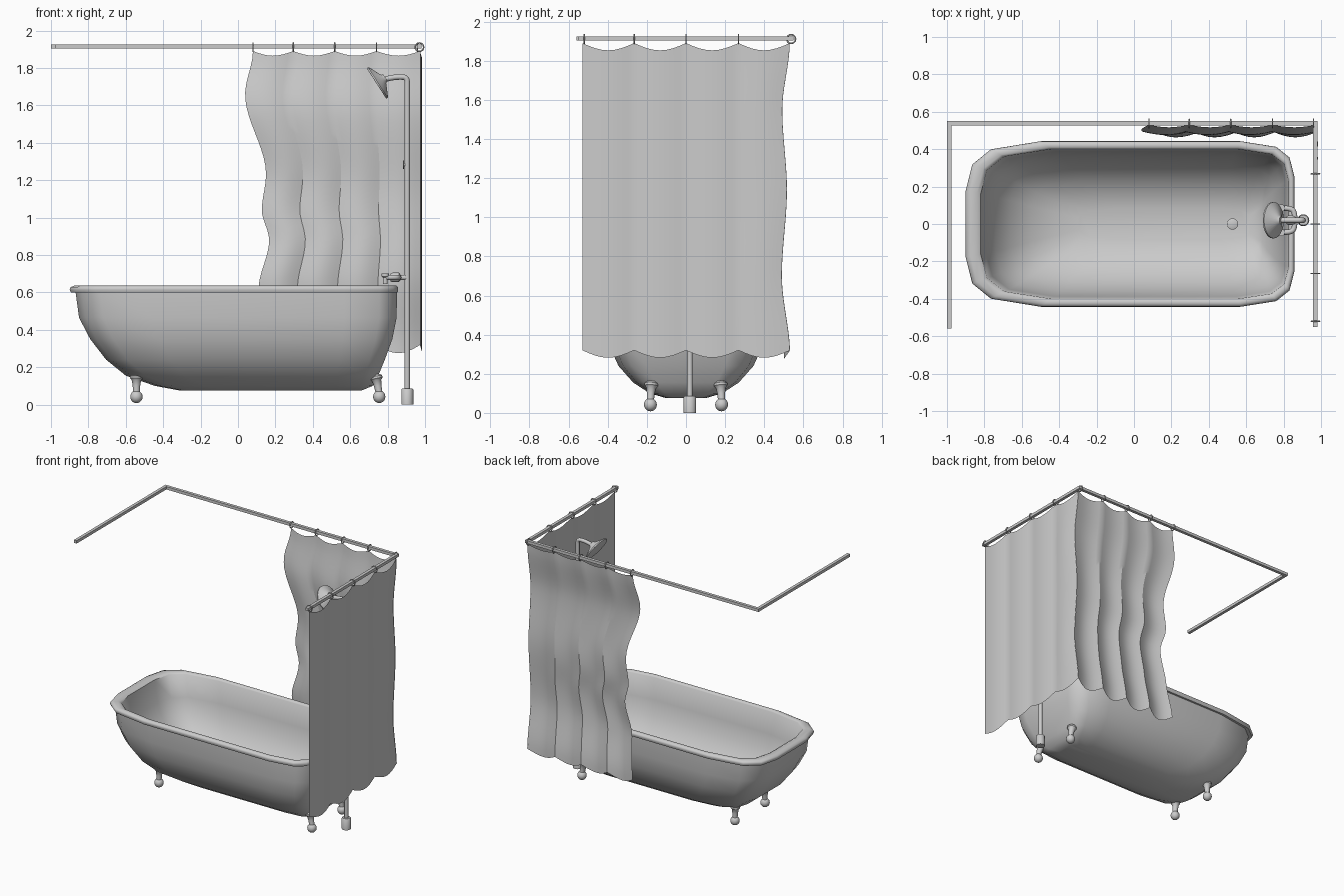
import bpy, bmesh, math
from mathutils import Vector

if "Cube" in bpy.data.objects:
    bpy.data.objects.remove(bpy.data.objects["Cube"])

def finish(name, bm, angle=40):
    me = bpy.data.meshes.new(name)
    bm.to_mesh(me)
    bm.free()
    ob = bpy.data.objects.new(name, me)
    bpy.context.collection.objects.link(ob)
    bpy.ops.object.select_all(action='DESELECT')
    ob.select_set(True)
    bpy.context.view_layer.objects.active = ob
    bpy.ops.object.shade_smooth_by_angle(angle=math.radians(angle))
    return ob

def lathe(name, p0, p1, profile, n=20):
    """Spin (distance, radius) pairs around the axis from p0 towards p1."""
    p0, p1 = Vector(p0), Vector(p1)
    q = (p1 - p0).to_track_quat('Z', 'Y')
    bm = bmesh.new()
    rings = [[bm.verts.new(p0 + q @ Vector((r * math.cos(a), r * math.sin(a), d)))
              for a in (2 * math.pi * i / n for i in range(n))] for d, r in profile]
    for a, b in zip(rings, rings[1:]):
        for i in range(n):
            bm.faces.new((a[i], a[(i + 1) % n], b[(i + 1) % n], b[i]))
    bm.faces.new(rings[0][::-1])
    bm.faces.new(rings[-1])
    return finish(name, bm)

def pipe(name, pts, r):
    cu = bpy.data.curves.new(name + "_path", 'CURVE')
    cu.dimensions, cu.bevel_depth, cu.bevel_resolution = '3D', r, 3
    cu.use_fill_caps, cu.resolution_u = True, 8
    sp = cu.splines.new('NURBS')
    sp.points.add(len(pts) - 1)
    for p, co in zip(sp.points, pts):
        p.co = (*co, 1)
    sp.use_endpoint_u, sp.order_u = True, 3
    tmp = bpy.data.objects.new(name + "_tmp", cu)
    bpy.context.collection.objects.link(tmp)
    bpy.context.view_layer.update()
    me = bpy.data.meshes.new_from_object(tmp.evaluated_get(bpy.context.evaluated_depsgraph_get()))
    bpy.data.objects.remove(tmp)
    bm = bmesh.new()
    bm.from_mesh(me)
    return finish(name, bm)

def keyed(keys, z):
    """Ease between (z, value) keys listed from the top down."""
    for (z0, a), (z1, b) in zip(keys, keys[1:]):
        if z >= z1:
            t = min(max((z0 - z) / (z0 - z1), 0), 1)
            return a + (b - a) * t * t * (3 - 2 * t)
    return keys[-1][1]

# Tub: one loft from the underside up over the rim and down inside
def tub_ring(bm, x0, x1, w, z):
    n, L, q = 0.8, x1 - x0, []
    angs = [math.radians(a) for a in (0, 37, 63, 90)]
    for a in angs:                      # right end, from side to end
        rx, ry = 0.165 * L, 0.42 * w
        q.append((x1 - rx + rx * math.sin(a) ** n, w - ry + ry * abs(math.cos(a)) ** n))
    left = []
    for a in angs:                      # left end, larger corner
        rx, ry = 0.23 * L, 0.6 * w
        left.append((x0 + rx - rx * math.sin(a) ** n, w - ry + ry * abs(math.cos(a)) ** n))
    half = left[::-1] + q
    return [bm.verts.new((x, y, z)) for x, y in half + [(x, -y) for x, y in half[::-1]]]

levels = [(-.31, .66, .10, .075), (-.445, .72, .185, .10), (-.60, .75, .27, .155),
          (-.705, .785, .345, .24), (-.79, .825, .395, .35), (-.85, .848, .415, .465),
          (-.868, .85, .42, .598), (-.893, .853, .435, .598), (-.90, .857, .443, .615),
          (-.895, .854, .44, .628), (-.875, .848, .428, .636), (-.84, .835, .41, .636),
          (-.82, .826, .40, .625), (-.79, .81, .388, .46), (-.74, .785, .36, .35),
          (-.66, .75, .31, .25), (-.55, .71, .235, .17), (-.42, .68, .155, .125),
          (-.30, .62, .08, .105)]
bm = bmesh.new()
rings = [tub_ring(bm, *l) for l in levels]
for a, b in zip(rings, rings[1:]):
    for i in range(len(a)):
        j = (i + 1) % len(a)
        bm.faces.new((a[i], a[j], b[j], b[i]))
bm.faces.new(rings[0])
bm.faces.new(rings[-1])
bmesh.ops.recalc_face_normals(bm, faces=bm.faces)
finish("tub", bm, 50)
lathe("drain", (.527, 0, .10), (.527, 0, 1), [(0, .03), (.014, .03), (.017, .024)])

# Ball feet
for sx, xb, xt in (("left", -.543, -.543), ("right", .755, .735)):
    for sy, y in (("front", -.182), ("back", .182)):
        ball = [(.034 - .034 * math.cos(math.pi * i / 10), max(.033 * math.sin(math.pi * i / 10), .001))
                for i in range(11)]
        lathe(f"{sy}_{sx}_foot_ball", (xb, y, .008), (xb, y, 1), ball)
        lathe(f"{sy}_{sx}_foot_leg", (xb, y, .06), (xt, y * .97, .16),
              [(0, .018), (.04, .02), (.07, .025), (.08, .034), (.092, .034), (.102, .024)])

# Standing riser pipe with base and curved arm
Y = .02
lathe("riser_base", (.905, Y, 0), (.905, Y, 1), [(0, .032), (.08, .032), (.086, .027)])
pipe("riser_pipe", [(.905, Y, .05), (.905, Y, 1), (.905, Y, 1.69), (.905, Y, 1.75),
                    (.86, Y, 1.752), (.82, Y, 1.748), (.78, Y, 1.738)], .0145)
lathe("riser_clip", (.882, Y, 1.282), (.905, Y, 1.282), [(0, .022), (.005, .022), (.006, .008), (.02, .008)])

# Shower head, tilted towards the tub
d = Vector((-.84, 0, -.54)).normalized()
apex = Vector((.742, Y, 1.718)) - d * .055
lathe("shower_head", apex, apex + d, [(0, .02), (.012, .026), (.042, .09), (.048, .097), (.056, .097), (.057, .09)], 28)

# Mixer tap: curved body with two ends, joined to the riser
pipe("tap_body", [(.79, .085, .68), (.84, .085, .68), (.86, .06, .68), (.86, -.02, .68),
                  (.84, -.045, .68), (.79, -.045, .68)], .014)
lathe("tap_link", (.815, Y, .68), (1, Y, .68), [(0, .02), (.01, .025), (.045, .025), (.055, .014), (.09, .014)])
for k, y in (("front", -.045), ("back", .085)):
    lathe(f"{k}_tap_end", (.787, y, .645), (.787, y, 1), [(0, .013), (.035, .013), (.04, .02), (.055, .02)])

# U-shaped square curtain rail
outline = [(-1, -.56), (-1, .55), (.98, .55), (.98, -.55), (.957, -.55),
           (.957, .527), (-.977, .527), (-.977, -.56)]
bm = bmesh.new()
f = bm.faces.new([bm.verts.new((x, y, 1.903)) for x, y in outline])
ext = bmesh.ops.extrude_face_region(bm, geom=[f])
bmesh.ops.translate(bm, vec=(0, 0, .022), verts=[v for v in ext["geom"] if isinstance(v, bmesh.types.BMVert)])
bmesh.ops.recalc_face_normals(bm, faces=bm.faces)
finish("curtain_rail", bm, 30)

# Curtain rings along both rails
def ring(name, loc, rot):
    bpy.ops.mesh.primitive_torus_add(location=loc, rotation=rot, major_radius=.0225, minor_radius=.004,
                                     major_segments=20, minor_segments=6)
    bpy.context.object.name = name
    bpy.ops.object.shade_smooth()

back_x = [.08, .295, .517, .74, .96]
side_y = [-.52, -.265, 0, .268, .53]
for i, x in enumerate(back_x):
    ring(f"back_ring_{i}", (x, .5375, 1.911), (0, math.pi / 2, 0))
for i, y in enumerate(side_y[:-1]):
    ring(f"side_ring_{i}", (.97, y, 1.911), (math.pi / 2, 0, 0))

# Curtains: scalloped panels hung between rings
EDGE = [(1.89, .0), (1.66, -.042), (1.23, .07), (1.04, .047), (.88, .087), (.62, .03), (.28, .0)]
SWAY = [(1.89, .53), (1.55, .492), (1.14, .516), (.70, .49), (.30, .532)]

def curtain(name, stops, place, sag, hem):
    bm, grid, P, R = bmesh.new(), [], 8, 36
    for c in range((len(stops) - 1) * P + 1):
        k = min(c // P, len(stops) - 2)
        t = (c - k * P) / P
        s = stops[k] + (stops[k + 1] - stops[k]) * t
        b = math.sin(math.pi * t)
        u = c / ((len(stops) - 1) * P)
        z_top, z_bot = 1.89 - sag * b, .32 - hem * b
        grid.append([bm.verts.new(place(s, u, b, z_top + (z_bot - z_top) * r / R)) for r in range(R + 1)])
    for a, b in zip(grid, grid[1:]):
        for r in range(R):
            bm.faces.new((a[r], a[r + 1], b[r + 1], b[r]))
    return finish(name, bm, 28)

def back_place(s, u, b, z):
    depth = .012 + .02 * min(max((1.9 - z) / 1.6, 0), 1)
    return (s + keyed(EDGE, z) * (1 - u), keyed(SWAY, z) - depth * b, z)

def side_place(s, u, b, z):
    return (.972 + .012 * b, s + (keyed(SWAY, z) - .53) * max(0, 4 * u - 3), z)

curtain("back_curtain", back_x[:-1] + [.975], back_place, .025, .045)
curtain("side_curtain", [-.53] + side_y[1:], side_place, .037, .038)
